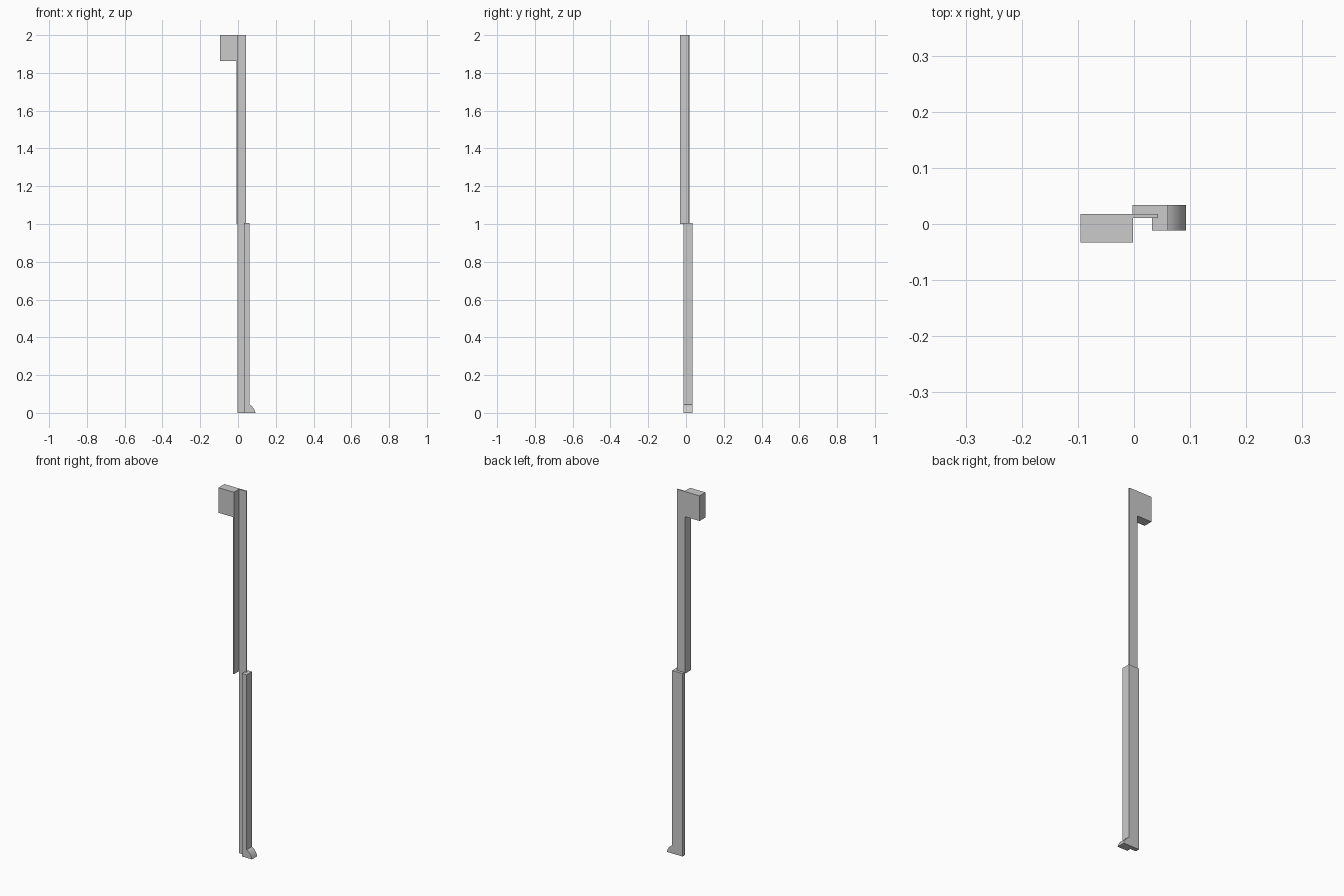
import bpy, bmesh, math
from mathutils import Vector

if "Cube" in bpy.data.objects:
    bpy.data.objects.remove(bpy.data.objects["Cube"])


def extrude(name, pts, offset):
    """Closed solid made by sweeping a planar outline along offset."""
    bm = bmesh.new()
    face = bm.faces.new([bm.verts.new(p) for p in pts])
    new = bmesh.ops.extrude_face_region(bm, geom=[face])["geom"]
    bmesh.ops.translate(bm, vec=Vector(offset),
                        verts=[v for v in new if isinstance(v, bmesh.types.BMVert)])
    bmesh.ops.recalc_face_normals(bm, faces=bm.faces)
    mesh = bpy.data.meshes.new(name)
    bm.to_mesh(mesh)
    bm.free()
    obj = bpy.data.objects.new(name, mesh)
    bpy.context.collection.objects.link(obj)
    return obj


def upright(name, outline, z0, z1):
    return extrude(name, [(x, y, z0) for x, y in outline], (0, 0, z1 - z0))


# Upper thin angle bar
upright("upper_angle_bar",
        [(-0.007, 0.018), (0.043, 0.018), (0.043, 0.011),
         (-0.002, 0.011), (-0.002, -0.033), (-0.007, -0.033)], 1.0, 2.0)

# Block at the top, flush with the angle bar
upright("top_block",
        [(-0.095, -0.033), (-0.007, -0.033), (-0.007, 0.018), (-0.095, 0.018)],
        1.862, 2.0)

# Lower thick L-shaped post
upright("lower_post",
        [(-0.003, 0.034), (0.061, 0.034), (0.061, -0.012),
         (0.032, -0.012), (0.032, 0.011), (-0.003, 0.011)], 0.0, 1.005)

# Foot flare with a rounded outer side
arc = [(0.061, 0.044), (0.068, 0.040), (0.075, 0.0335),
       (0.082, 0.025), (0.088, 0.0145), (0.093, 0.0)]
foot = extrude("foot_flare", [(x, -0.012, z) for x, z in [(0.061, 0.0)] + arc],
               (0, 0.046, 0))
bpy.context.view_layer.objects.active = foot
foot.select_set(True)
bpy.ops.object.shade_smooth_by_angle(angle=math.radians(25))
